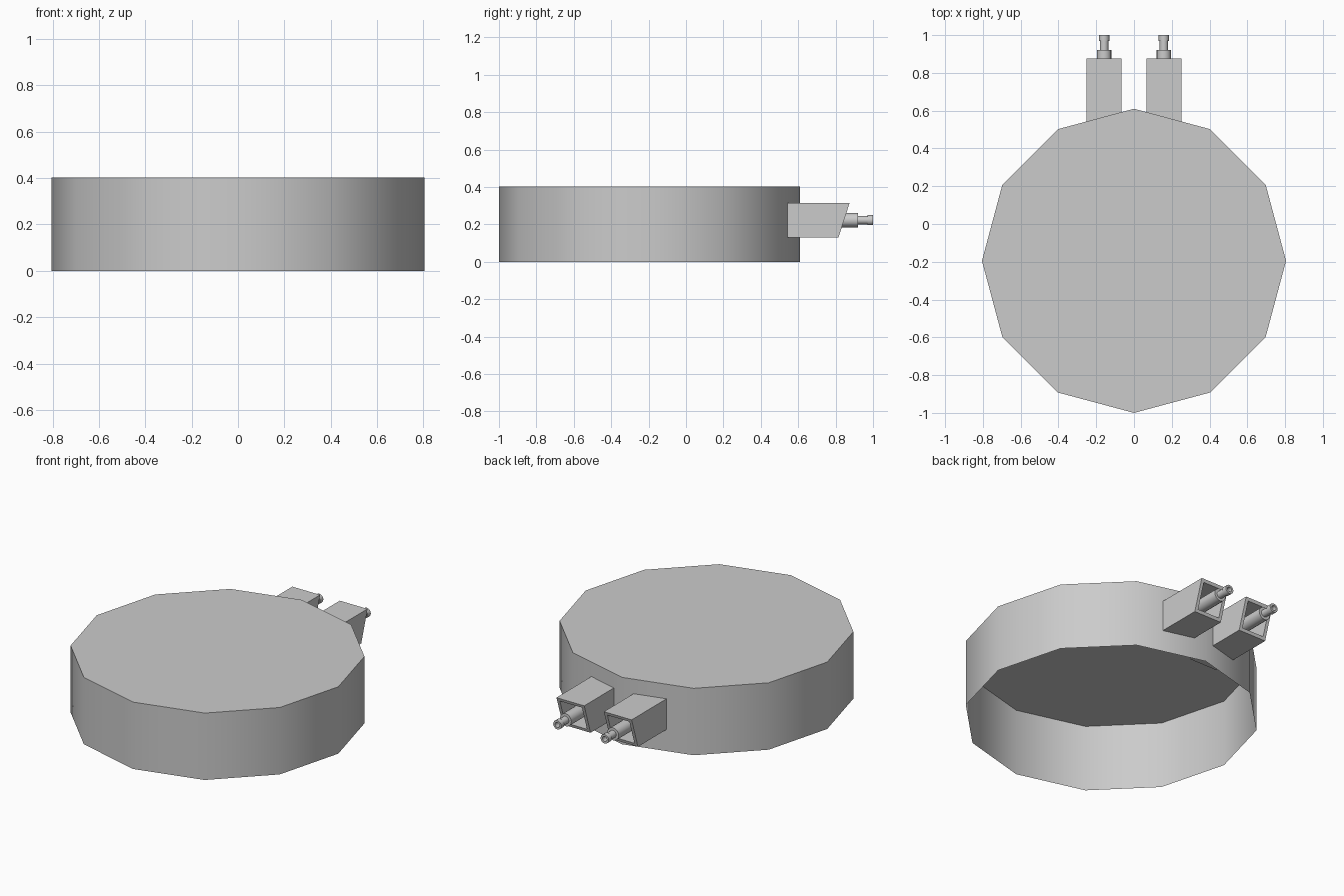
import bpy
import bmesh
import math
from mathutils import Matrix

default = bpy.data.objects.get("Cube")
if default:
    bpy.data.objects.remove(default, do_unlink=True)

GREY = (0.6, 0.6, 0.6, 1.0)
grey = bpy.data.materials.new("light_grey")
grey.use_nodes = True
grey.diffuse_color = GREY
grey.node_tree.nodes["Principled BSDF"].inputs["Base Color"].default_value = GREY


def finish(bm, name, smooth_angle=None):
    """Turn a bmesh into a named grey object."""
    mesh = bpy.data.meshes.new(name)
    bm.to_mesh(mesh)
    bm.free()
    mesh.materials.append(grey)
    obj = bpy.data.objects.new(name, mesh)
    bpy.context.collection.objects.link(obj)
    if smooth_angle:
        bpy.ops.object.select_all(action='DESELECT')
        obj.select_set(True)
        bpy.context.view_layer.objects.active = obj
        bpy.ops.object.shade_smooth_by_angle(angle=math.radians(smooth_angle))
    return obj


def lathe(name, profile, sides, matrix):
    """Revolve (radius, height) points around the local z axis."""
    bm = bmesh.new()
    rings = []
    for radius, height in profile:
        angles = [math.tau * i / sides for i in range(sides)]
        rings.append([bm.verts.new((radius * math.cos(a), radius * math.sin(a), height))
                      for a in angles])
    for low, high in zip(rings, rings[1:]):
        for i in range(sides):
            j = (i + 1) % sides
            bm.faces.new((low[i], low[j], high[j], high[i]))
    bmesh.ops.remove_doubles(bm, verts=bm.verts, dist=1e-5)
    bm.transform(matrix)
    return finish(bm, name, 40)


def socket(name, x):
    """Square housing with a slanted, recessed rear end."""
    bm = bmesh.new()
    bmesh.ops.create_cube(bm, size=1)
    for v in bm.verts:
        rear_y = 0.875 if v.co.z > 0 else 0.815
        v.co = (x + v.co.x * 0.185,
                rear_y if v.co.y > 0 else 0.40,
                0.2225 + v.co.z * 0.185)
    bm.normal_update()
    rear = max(bm.faces, key=lambda f: f.normal.y)
    bmesh.ops.inset_region(bm, faces=[rear], thickness=0.027)
    # Sink the opening to a flat floor
    floor = bmesh.ops.extrude_discrete_faces(bm, faces=[rear])["faces"][0]
    for v in floor.verts:
        v.co.y = 0.70
    return finish(bm, name)


# Twelve-sided drum, open underneath
lathe("drum_shell", [(0.805, 0), (0.805, 0.403), (0, 0.403)], 12,
      Matrix.Translation((0, -0.195, 0)))

# Pair of sockets, each with a stepped hollow nozzle
nozzle_profile = [(0.038, 0.70), (0.038, 0.92), (0.022, 0.92), (0.022, 0.97),
                  (0.027, 0.97), (0.027, 1.0), (0.015, 1.0), (0.015, 0.93), (0, 0.93)]
for side, sign in (("left", 1), ("right", -1)):
    x = sign * 0.158
    socket(side + "_socket", x)
    lathe(side + "_nozzle", nozzle_profile, 16,
          Matrix.Translation((x, 0, 0.2225)) @ Matrix.Rotation(-math.pi / 2, 4, 'X'))
